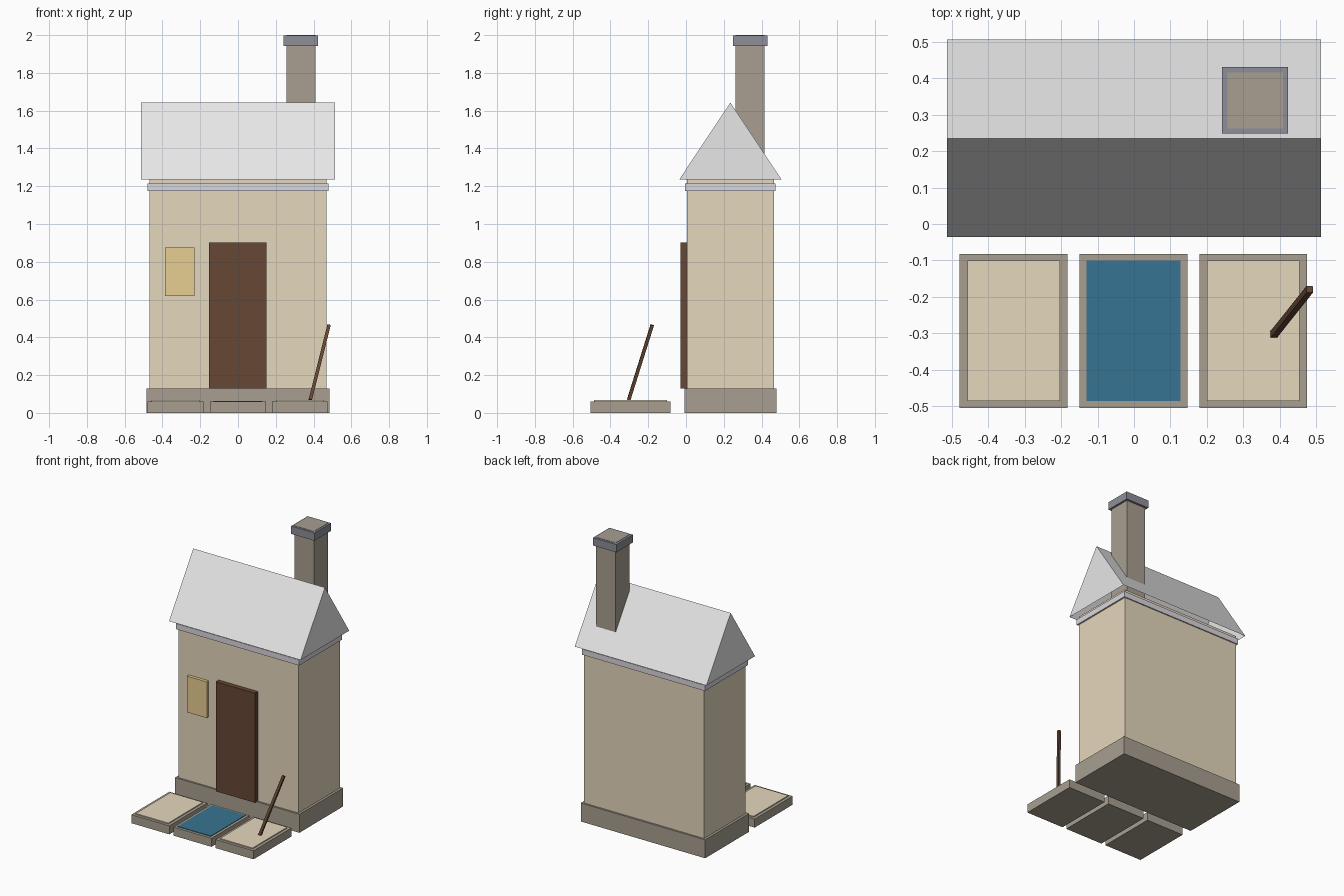
import bpy, bmesh
from mathutils import Euler, Vector

if "Cube" in bpy.data.objects:
    bpy.data.objects.remove(bpy.data.objects["Cube"])


def material(name, r, g, b):
    lin = [((c / 255 + 0.055) / 1.055) ** 2.4 for c in (r, g, b)]
    m = bpy.data.materials.new(name)
    m.diffuse_color = (*lin, 1)
    m.use_nodes = True
    m.node_tree.nodes["Principled BSDF"].inputs["Base Color"].default_value = m.diffuse_color
    return m


PLASTER = material("sand plaster", 229, 215, 188)
STONE = material("grey brown stone", 168, 159, 145)
TRIM = material("pale trim", 218, 215, 222)
ROOF = material("white roof", 231, 231, 231)
CAP = material("slate grey", 142, 143, 152)
WOOD = material("dark wood", 102, 71, 52)
GLASS = material("warm window", 231, 205, 145)
BLUE = material("blue", 55, 116, 146)


def finish(name, bm, mat):
    bmesh.ops.recalc_face_normals(bm, faces=bm.faces)
    mesh = bpy.data.meshes.new(name)
    bm.to_mesh(mesh)
    bm.free()
    mesh.materials.append(mat)
    ob = bpy.data.objects.new(name, mesh)
    bpy.context.collection.objects.link(ob)
    return ob


def box(name, x, y, z, mat):
    """Box from (min, max) ranges on each axis."""
    bm = bmesh.new()
    bmesh.ops.create_cube(bm, size=1)
    for v in bm.verts:
        v.co = [r[0] if c < 0 else r[1] for c, r in zip(v.co, (x, y, z))]
    return finish(name, bm, mat)


MID = 0.235  # depth centre of the house


def centred(name, hx, hy, z, mat):
    return box(name, (-hx, hx), (MID - hy, MID + hy), z, mat)


# House body
centred("plinth", 0.485, 0.244, (0, 0.13), STONE)
centred("walls", 0.468, 0.231, (0.13, 1.235), PLASTER)
centred("cornice", 0.479, 0.239, (1.175, 1.215), TRIM)

# Gable roof, open underneath
bm = bmesh.new()
ends = [[bm.verts.new((x, y, z)) for y, z in
         ((MID - 0.271, 1.235), (MID, 1.643), (MID + 0.271, 1.235))]
        for x in (-0.513, 0.513)]
l, r = ends
for f in (l[::-1], r, (l[0], l[1], r[1], r[0]), (l[1], l[2], r[2], r[1])):
    bm.faces.new(f)
finish("roof", bm, ROOF)

# Chimney, its top showing inside the cap
box("chimney", (0.257, 0.409), (0.262, 0.416), (1.25, 2.0), STONE)
box("chimney_cap", (0.241, 0.423), (0.248, 0.431), (1.943, 1.998), CAP)

# Door and window
box("door", (-0.153, 0.152), (-0.029, 0.01), (0.13, 0.902), WOOD)
box("window", (-0.386, -0.231), (-0.018, 0.01), (0.62, 0.875), GLASS)

# Three trays in front of the house
for name, cx, fill, hw, top in (("left", -0.33, PLASTER, 0.127, 0.067),
                                ("middle", -0.001, BLUE, 0.129, 0.064),
                                ("right", 0.327, PLASTER, 0.127, 0.067)):
    box(name + "_tray", (cx - 0.148, cx + 0.148), (-0.505, -0.082), (0, 0.06), STONE)
    box(name + "_tray_fill", (cx - hw, cx + hw), (-0.486, -0.1), (0.03, top), fill)

# Leaning stick
a, b = Vector((0.383, -0.304, 0.07)), Vector((0.482, -0.178, 0.465))
h = (b - a).length / 2
stick = box("leaning_stick", (-0.009, 0.009), (-0.009, 0.009), (-h, h), WOOD)
stick.location = (a + b) / 2
stick.rotation_euler = Euler((-0.296, 0.2455, 0))
